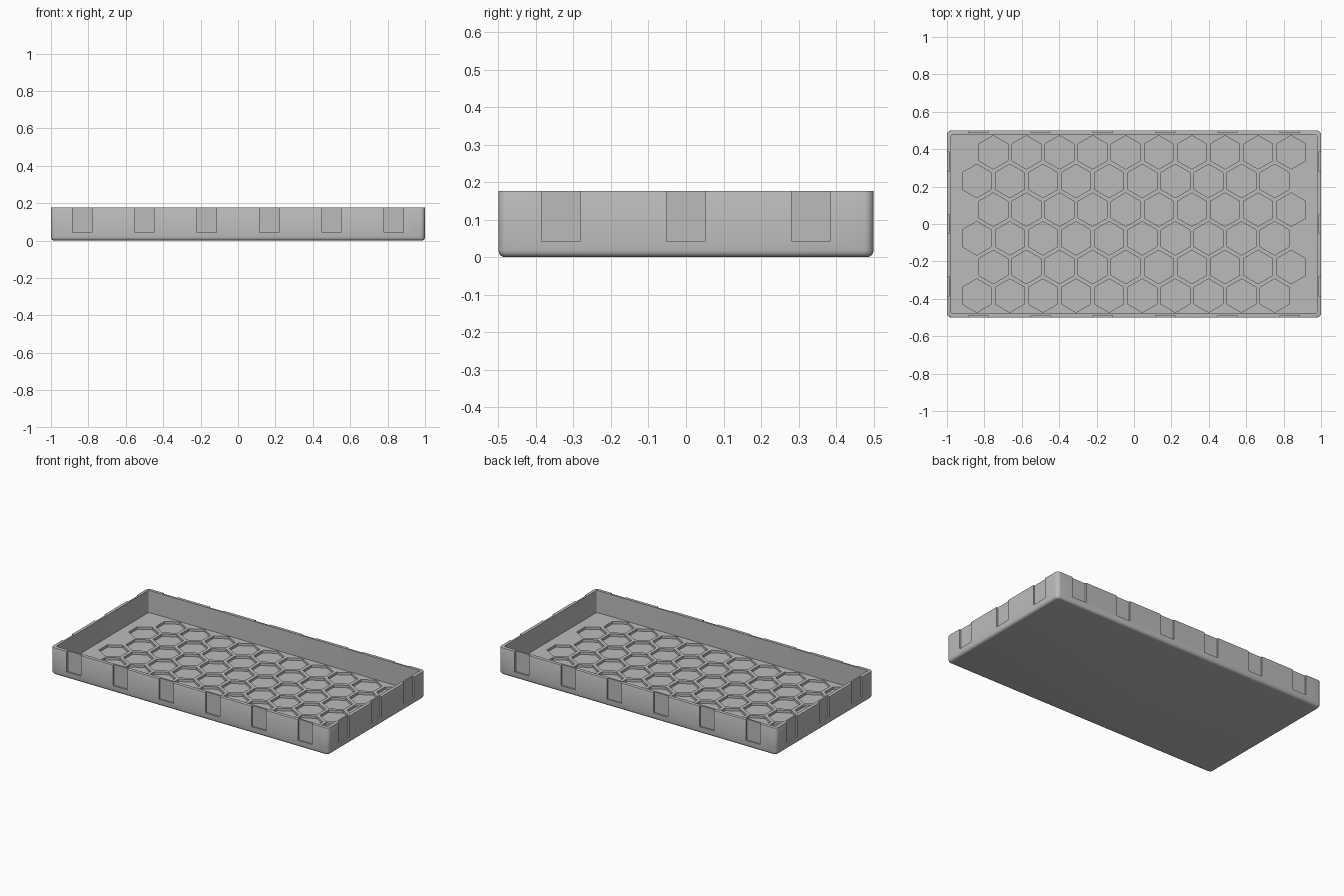
import bpy, bmesh, math
from mathutils import Matrix, Vector

if "Cube" in bpy.data.objects:
    bpy.data.objects.remove(bpy.data.objects["Cube"])

LENGTH, WIDTH, HEIGHT = 2.0, 1.0, 0.177
WALL, FLOOR, POCKET_Z = 0.022, 0.033, 0.017
PITCH, RIDGE = 0.177, 0.022

grey = bpy.data.materials.new("plain grey")
grey.use_nodes = True
colour = (0.5, 0.5, 0.5, 1)
grey.diffuse_color = colour
grey.node_tree.nodes["Principled BSDF"].inputs["Base Color"].default_value = colour


def add_box(bm, lo, hi):
    """Add a box between two corners and return its vertices."""
    lo, hi = Vector(lo), Vector(hi)
    matrix = Matrix.Translation((lo + hi) / 2) @ Matrix.Diagonal((*(hi - lo), 1))
    return bmesh.ops.create_cube(bm, size=1, matrix=matrix)["verts"]


def round_edges(bm, rule, radius, segments):
    edges = [e for e in bm.edges if rule(*(v.co for v in e.verts))]
    bmesh.ops.bevel(bm, geom=edges, offset=radius, segments=segments,
                    profile=0.5, affect='EDGES')


def make_object(name, bm):
    bmesh.ops.recalc_face_normals(bm, faces=bm.faces)
    mesh = bpy.data.meshes.new(name)
    bm.to_mesh(mesh)
    bm.free()
    mesh.materials.append(grey)
    obj = bpy.data.objects.new(name, mesh)
    bpy.context.collection.objects.link(obj)
    return obj


def upright(a, b):
    return abs(a.z - b.z) > 0.05


def at_height(z):
    return lambda a, b: abs(a.z - z) < 1e-4 and abs(b.z - z) < 1e-4


# Outer tray body with rounded corners and bottom edge
bm = bmesh.new()
add_box(bm, (-LENGTH / 2, -WIDTH / 2, 0), (LENGTH / 2, WIDTH / 2, HEIGHT))
round_edges(bm, upright, 0.025, 5)
round_edges(bm, at_height(0), 0.018, 4)
round_edges(bm, at_height(HEIGHT), 0.003, 2)
tray = make_object("tray", bm)

# Inner hollow
bm = bmesh.new()
ix, iy = LENGTH / 2 - WALL, WIDTH / 2 - WALL
add_box(bm, (-ix, -iy, FLOOR), (ix, iy, 0.4))
round_edges(bm, upright, 0.008, 3)
hollow = make_object("hollow_cutter", bm)

# Shallow slots around the outside, open at the rim
bm = bmesh.new()
half, depth, slot_z = 0.052, 0.011, 0.043
for side in (-1, 1):
    for i in range(6):
        x = (i - 2.5) / 3
        y0, y1 = sorted((side * (WIDTH / 2 - depth), side * 0.6))
        add_box(bm, (x - half, y0, slot_z), (x + half, y1, 0.4))
    for i in (-1, 0, 1):
        y = i / 3
        x0, x1 = sorted((side * (LENGTH / 2 - depth), side * 1.1))
        add_box(bm, (x0, y - half, slot_z), (x1, y + half, 0.4))
slots = make_object("slot_cutter", bm)

# Honeycomb pockets in the floor
bm = bmesh.new()
radius = (PITCH - RIDGE) / math.sqrt(3)
for row in range(6):
    shift = PITCH / 4 * (1 if row % 2 else -1)
    for col in range(10):
        x = (col - 4.5) * PITCH + shift
        y = (row - 2.5) * PITCH * math.sqrt(3) / 2
        matrix = (Matrix.Translation((x, y, (POCKET_Z + 0.06) / 2))
                  @ Matrix.Rotation(math.pi / 6, 4, 'Z'))
        # Turn each prism so that a corner points along y
        found = bmesh.ops.create_cone(bm, cap_ends=True, segments=6,
                                      radius1=radius, radius2=radius,
                                      depth=0.06 - POCKET_Z)["verts"]
        corner = max(found, key=lambda v: v.co.y).co
        if abs(corner.x) < 1e-3:
            matrix = Matrix.Translation(matrix.translation)
        bmesh.ops.transform(bm, matrix=matrix, verts=found)
pockets = make_object("pocket_cutter", bm)

# Cut the shapes out and remove the cutters
bpy.context.view_layer.objects.active = tray
for cutter in (hollow, slots, pockets):
    cutter.hide_render = True
    mod = tray.modifiers.new(cutter.name, 'BOOLEAN')
    mod.operation, mod.solver, mod.object = 'DIFFERENCE', 'EXACT', cutter
    bpy.ops.object.modifier_apply(modifier=mod.name)
    bpy.data.objects.remove(cutter)

for obj in bpy.context.selected_objects:
    obj.select_set(False)
tray.select_set(True)
bpy.ops.object.shade_smooth_by_angle(angle=math.radians(35))
